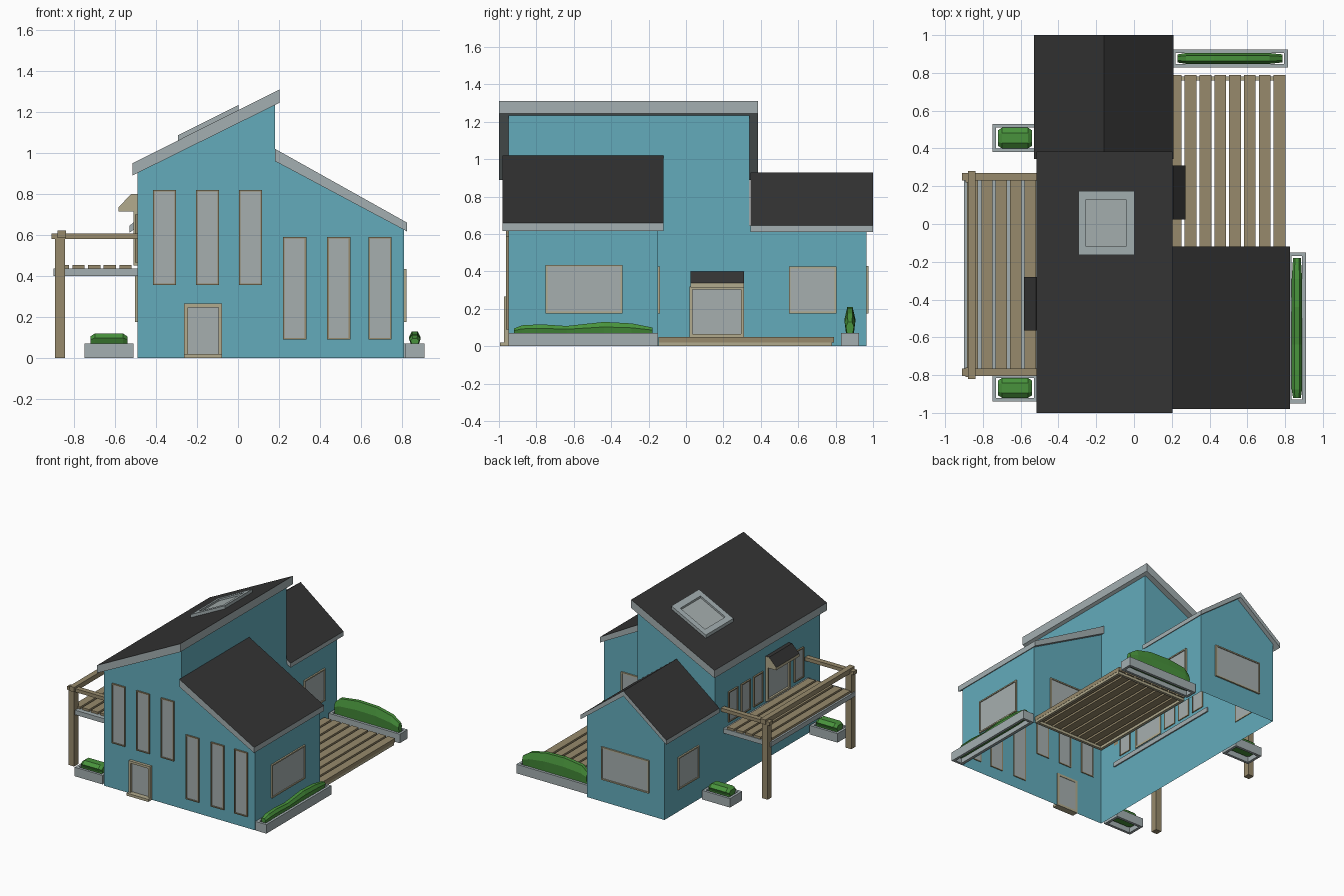
import bpy, bmesh
from mathutils import Vector

if "Cube" in bpy.data.objects:
    bpy.data.objects.remove(bpy.data.objects["Cube"])


def mat(name, r, g, b):
    m = bpy.data.materials.new(name)
    m.diffuse_color = (r, g, b, 1)
    m.use_nodes = True
    m.node_tree.nodes["Principled BSDF"].inputs["Base Color"].default_value = m.diffuse_color
    return m


BLUE = mat("blue_wall", .125, .41, .50)
ROOF = mat("dark_roof", .034, .034, .034)
GREY = mat("grey_trim", .37, .43, .44)
GLASS = mat("grey_glass", .38, .43, .43)
WOOD = mat("brown_wood", .31, .255, .15)
CREAM = mat("light_wood", .45, .41, .27)
GREEN = mat("hedge_green", .065, .29, .045)


def build(name, bm, *mats, rule=None, recalc=True):
    if recalc:
        bmesh.ops.recalc_face_normals(bm, faces=bm.faces)
    bm.normal_update()
    if rule:
        for f in bm.faces:
            f.material_index = rule(f.normal)
    me = bpy.data.meshes.new(name)
    bm.to_mesh(me)
    bm.free()
    for m in mats:
        me.materials.append(m)
    ob = bpy.data.objects.new(name, me)
    bpy.context.collection.objects.link(ob)
    return ob


def boxes(name, material, *dims):
    """One object made of boxes (x0, x1, y0, y1, z0, z1)."""
    bm = bmesh.new()
    for x0, x1, y0, y1, z0, z1 in dims:
        vs = bmesh.ops.create_cube(bm, size=1)["verts"]
        for v in vs:
            v.co = Vector(((x0, x1)[v.co.x > 0], (y0, y1)[v.co.y > 0], (z0, z1)[v.co.z > 0]))
    return build(name, bm, material)


def prism(name, profile, y0, y1, *mats, rule=None):
    """xz profile extruded along y."""
    bm = bmesh.new()
    a = [bm.verts.new((x, y0, z)) for x, z in profile]
    b = [bm.verts.new((x, y1, z)) for x, z in profile]
    bm.faces.new(a)
    bm.faces.new(b)
    n = len(a)
    for i in range(n):
        bm.faces.new((a[i], a[(i + 1) % n], b[(i + 1) % n], b[i]))
    return build(name, bm, *mats, rule=rule)


def panel(name, axis, pos, sign, pts):
    """Flat wall facing sign*axis, outline given as (u, z)."""
    bm = bmesh.new()
    f = bm.faces.new([bm.verts.new((pos, u, z) if axis == "x" else (u, pos, z)) for u, z in pts])
    f.normal_update()
    if f.normal["xy".index(axis)] * sign < 0:
        f.normal_flip()
    return build(name, bm, BLUE, recalc=False)


def on_wall(axis, pos, sign, u0, u1, z0, z1, d0, d1):
    a, b = sorted((pos + sign * d0, pos + sign * d1))
    return (a, b, u0, u1, z0, z1) if axis == "x" else (u0, u1, a, b, z0, z1)


def window(name, axis, pos, sign, u0, u1, z0, z1, t=.01, frame=CREAM, depth=.012):
    def w(*r):
        return on_wall(axis, pos, sign, *r, -.006, depth)
    boxes(name + "_frame", frame, w(u0, u0 + t, z0, z1), w(u1 - t, u1, z0, z1),
          w(u0 + t, u1 - t, z0, z0 + t), w(u0 + t, u1 - t, z1 - t, z1))
    boxes(name + "_glass", GLASS, on_wall(axis, pos, sign, u0 + t, u1 - t, z0 + t, z1 - t, -.003, .005))


def top_dark(n):
    return 1 if n.z > .3 else 0


# Walls: an open shell without floor or partitions
L, R, W, F, B, M, N = -.49, .18, .81, -.95, .965, .34, -.15
panel("front_wall", "y", F, -1, [(L, 0), (W, 0), (W, .64), (R, .98), (R, 1.25), (L, .91)])
panel("right_wing_side_wall", "x", W, 1, [(F, 0), (N, 0), (N, .64), (F, .64)])
panel("right_wing_back_wall", "y", N, 1, [(R, 0), (W, 0), (W, .64), (R, .98)])
panel("main_right_wall", "x", R, 1, [(N, 0), (M, 0), (M, 1.25), (F, 1.25), (F, .97), (N, .97)])
panel("main_left_wall", "x", L, -1, [(F, 0), (M, 0), (M, .91), (F, .91)])
panel("main_back_wall", "y", M, 1, [(L, .6), (R, .6), (R, 1.25), (L, .91)])
panel("back_wing_right_wall", "x", R, 1, [(M, 0), (B, 0), (B, .645), (M, .645)])
panel("back_wing_left_wall", "x", L, -1, [(M, 0), (B, 0), (B, .645), (M, .645)])
panel("back_gable_wall", "y", B, 1, [(L, 0), (R, 0), (R, .645), (-.16, .905), (L, .645)])

# Roofs: grey slabs with dark tops
prism("main_roof", [(-.515, .89), (-.515, .95), (.203, 1.31), (.203, 1.245)], -1, .385, GREY, ROOF, rule=top_dark)
prism("right_wing_roof", [(.181, .96), (.181, 1.02), (.825, .66), (.825, .617)], -.98, -.12,
      GREY, ROOF, rule=top_dark)
prism("back_wing_roof", [(-.53, .61), (-.53, .645), (-.16, .93), (.21, .645), (.21, .61), (-.16, .89)],
      .345, 1, GREY, ROOF, rule=top_dark)


# Skylight lying on the main roof
def slope(x, h):
    return (x, .95 + .501 * (x + .515) + h)


def roof_slab(name, x0, x1, y0, y1, h, m):
    prism(name, [slope(x0, -.01), slope(x0, h), slope(x1, h), slope(x1, -.01)], y0, y1, m)


roof_slab("skylight_left", -.293, -.255, -.165, .175, .025, GREY)
roof_slab("skylight_right", -.042, .003, -.165, .175, .025, GREY)
roof_slab("skylight_front", -.255, -.042, -.165, -.12, .025, GREY)
roof_slab("skylight_back", -.255, -.042, .13, .175, .025, GREY)
roof_slab("skylight_glass", -.255, -.042, -.12, .13, .01, GLASS)

# Tall front windows
for i, x in enumerate((-.415, -.205, .005)):
    window(f"tall_window_{i}", "y", F, -1, x, x + .112, .355, .82, .008, WOOD)
for i, x in enumerate((.22, .435, .637)):
    window(f"wing_tall_window_{i}", "y", F, -1, x, x + .113, .09, .59, .008, WOOD)

# Side and back windows
window("right_wing_window", "x", W, 1, -.75, -.34, .175, .435)
window("right_wing_back_window", "y", N, 1, .32, .66, .175, .425)
window("back_wing_right_window", "x", R, 1, .55, .805, .175, .425)
window("back_wing_left_window", "x", L, -1, .55, .805, .175, .425)
window("back_gable_window", "y", B, 1, -.36, .05, .175, .43)
for i, y in enumerate((.07, -.085, -.24, -.74)):
    window(f"balcony_window_{i}", "x", L, -1, y, y + .115, .465, .7, .008, WOOD)

# Doors
window("front_door", "y", F, -1, -.263, -.077, 0, .265, .018, CREAM, .022)
boxes("front_door_step", CREAM, (-.263, -.077, -.995, F, 0, .02))
window("deck_door", "x", R, 1, .02, .31, .05, .32, .016, CREAM, .02)
window("balcony_door", "x", L, -1, -.565, -.28, .45, .72, .016, CREAM, .02)

# Door canopies
for name, wall, s, z, y0, y1 in (("balcony_canopy", L, -1, .715, -.565, -.28),
                                 ("deck_canopy", R, 1, .315, .025, .31)):
    prism(name, [(wall + s * d, z + h) for d, h in ((0, 0), (.092, 0), (.092, .022), (.03, .085), (0, .085))],
          y0, y1, CREAM, ROOF, rule=top_dark)

# Ground deck: planks on an open frame
boxes("deck_planks", WOOD, *[(.19 + .0785 * i, .252 + .0785 * i, -.148, .79, .02, .05) for i in range(8)])
boxes("deck_frame", CREAM, (.185, .8, -.148, -.128, 0, .02), (.185, .8, .76, .78, 0, .02),
      (.185, .205, -.128, .76, 0, .02), (.78, .8, -.128, .76, 0, .02))

# Balcony
boxes("balcony_slab", GREY, (-.9, -.48, -.8, .24, .4, .436))
boxes("balcony_planks", WOOD, *[(-.885 + .0765 * i, -.825 + .0765 * i, -.765, .235, .436, .453) for i in range(5)])
boxes("balcony_posts", WOOD, *[(-.893, -.845, y - .025, y + .025, 0, .6) for y in (-.785, .245)])
boxes("balcony_side_rails", WOOD, *[(-.91, L, y - .02, y + .02, .58, .607) for y in (-.785, .25)])
boxes("balcony_front_rail", WOOD, (-.88, -.838, -.82, .28, .585, .622))


# Planters with hedges
def planter(name, x0, x1, y0, y1, tops, t=.02):
    boxes(name + "_box", GREY, (x0, x0 + t, y0, y1, 0, .07), (x1 - t, x1, y0, y1, 0, .07),
          (x0 + t, x1 - t, y0, y0 + t, 0, .07), (x0 + t, x1 - t, y1 - t, y1, 0, .07))
    along_x = x1 - x0 > y1 - y0
    a0, a1, c0, c1 = (x0, x1, y0, y1) if along_x else (y0, y1, x0, x1)
    a0, a1 = a0 + .03, a1 - .03
    c, w = (c0 + c1) / 2, (c1 - c0) / 2 - .02
    bm = bmesh.new()
    rings = []
    last = len(tops) - 1
    for i, (f, top) in enumerate(tops):
        k = w * (.75 if i in (0, last) else 1)
        a = a0 + (a1 - a0) * f
        mid = .07 + (top - .07) * .55
        ring = []
        for d, z in ((-.7, .03), (-.75, .07), (-1, mid), (-.5, top), (.5, top), (1, mid), (.75, .07), (.7, .03)):
            u = c + d * k
            ring.append(bm.verts.new((a, u, z) if along_x else (u, a, z)))
        rings.append(ring)
    bm.faces.new(rings[0])
    bm.faces.new(rings[-1])
    for p, q in zip(rings, rings[1:]):
        for i in range(8):
            j = (i + 1) % 8
            bm.faces.new((p[i], p[j], q[j], q[i]))
    build(name + "_hedge", bm, GREEN)


small = [(0, .105), (.12, .12), (.88, .12), (1, .105)]
planter("left_back_planter", -.75, -.51, .38, .53, small)
planter("left_front_planter", -.75, -.51, -.94, -.795, small)
planter("right_planter", .815, .91, -.95, -.15,
        [(0, .095), (.06, .112), (.2, .117), (.38, .108), (.65, .13), (.85, .122), (1, .1)])
planter("back_planter", .2, .815, .828, .925,
        [(0, .15), (.08, .19), (.35, .21), (.65, .205), (.88, .175), (1, .13)])
